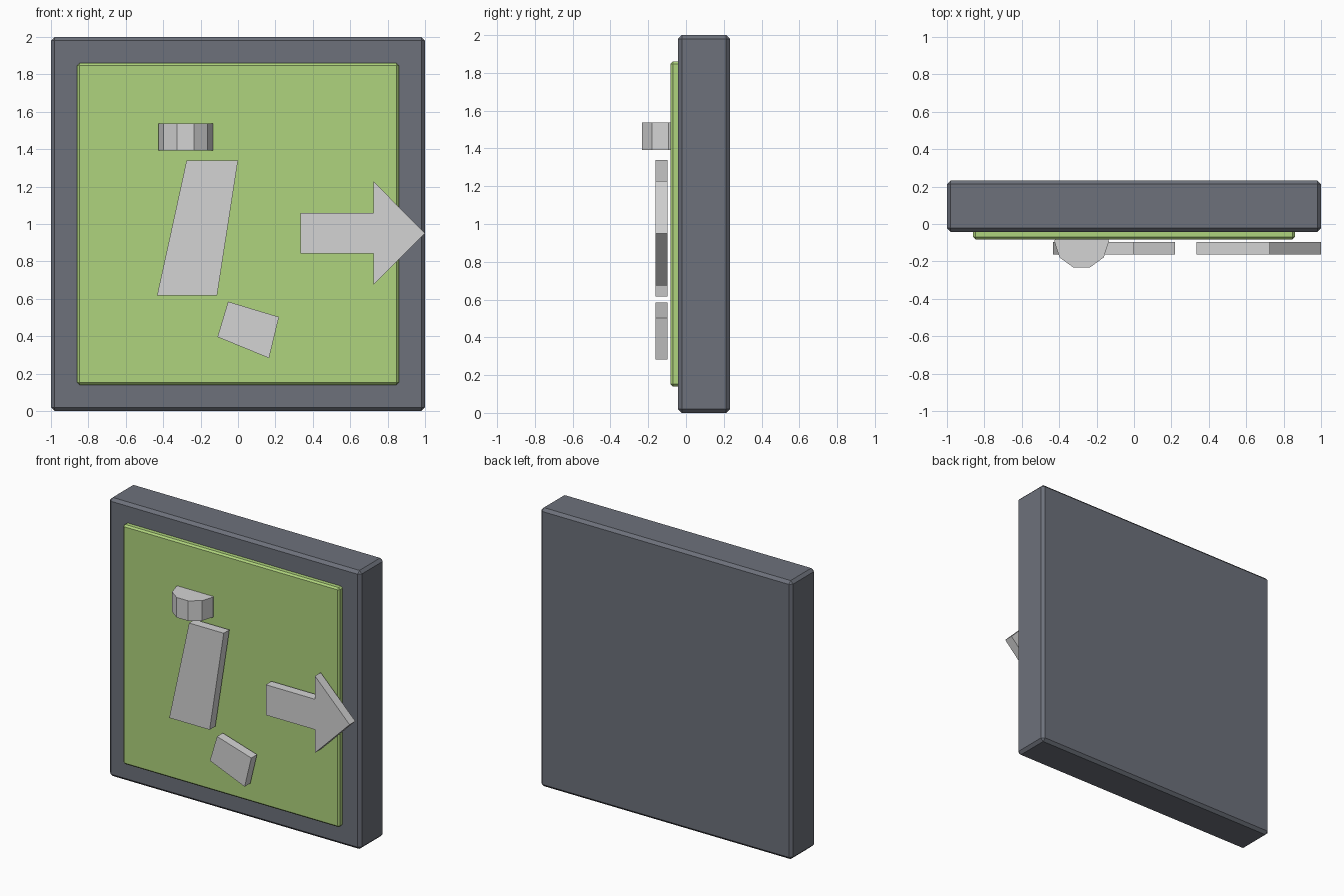
import bpy
import bmesh
from math import radians
from mathutils import Matrix

cube = bpy.data.objects.get("Cube")
if cube:
    bpy.data.objects.remove(cube, do_unlink=True)


def srgb(r, g, b):
    def lin(c):
        c /= 255
        return c / 12.92 if c <= 0.04045 else ((c + 0.055) / 1.055) ** 2.4
    return (lin(r), lin(g), lin(b), 1)


def material(name, color):
    mat = bpy.data.materials.new(name)
    mat.use_nodes = True
    mat.diffuse_color = color
    bsdf = next(n for n in mat.node_tree.nodes if n.type == 'BSDF_PRINCIPLED')
    bsdf.inputs["Base Color"].default_value = color
    return mat


slate = material("slate grey", srgb(109, 113, 123))
green = material("leaf green", srgb(175, 211, 125))
pale = material("pale grey", srgb(211, 211, 211))


def finish(name, bm, mat):
    bmesh.ops.recalc_face_normals(bm, faces=bm.faces)
    mesh = bpy.data.meshes.new(name)
    bm.to_mesh(mesh)
    bm.free()
    mesh.materials.append(mat)
    obj = bpy.data.objects.new(name, mesh)
    bpy.context.collection.objects.link(obj)
    return obj


def slab(name, half, y0, y1, bevel, mat):
    """Square upright board with chamfered edges, centred at z = 1."""
    bm = bmesh.new()
    bmesh.ops.create_cube(bm, size=1)
    bmesh.ops.scale(bm, vec=(2 * half, y1 - y0, 2 * half), verts=bm.verts)
    bmesh.ops.translate(bm, vec=(0, (y0 + y1) / 2, 1), verts=bm.verts)
    obj = finish(name, bm, mat)
    mod = obj.modifiers.new("chamfer", 'BEVEL')
    mod.width = bevel
    mod.segments = 1


def plate(name, outline, mat, y0=-0.162, y1=-0.097):
    """Flat cut-out: an x/z outline extruded in depth."""
    bm = bmesh.new()
    face = bm.faces.new([bm.verts.new((x, y0, z)) for x, z in outline])
    ext = bmesh.ops.extrude_face_region(bm, geom=[face], use_keep_orig=True)
    moved = [v for v in ext["geom"] if isinstance(v, bmesh.types.BMVert)]
    bmesh.ops.translate(bm, vec=(0, y1 - y0, 0), verts=moved)
    finish(name, bm, mat)


# Board and raised green panel
slab("sign_board", 1.0, -0.042, 0.233, 0.02, slate)
slab("green_panel", 0.86, -0.082, 0.0, 0.012, green)

# Figure: ten-sided head sunk into the panel, leaning body, foot
bm = bmesh.new()
bmesh.ops.create_cone(
    bm, cap_ends=True, segments=10, radius1=0.146, radius2=0.146, depth=0.144,
    matrix=Matrix.Translation((-0.28, -0.093, 1.465)) @ Matrix.Rotation(radians(36), 4, 'Z'))
# Align a flat side with the front
if abs(min(v.co.y for v in bm.verts) + 0.232) > 0.004:
    bmesh.ops.rotate(bm, cent=(-0.28, -0.093, 0), verts=bm.verts,
                     matrix=Matrix.Rotation(radians(18), 3, 'Z'))
finish("figure_head", bm, pale)

plate("figure_body", [(-0.433, 0.617), (-0.112, 0.617), (0, 1.34), (-0.275, 1.34)], pale)
plate("figure_foot", [(-0.053, 0.585), (-0.11, 0.396), (0.166, 0.283), (0.219, 0.503)], pale)

# Arrow pointing to the model's left, mirrored about its centre line
mid = 0.951
half_arrow = [(0.334, 0.109), (0.725, 0.109), (0.725, 0.276)]
upper = [(x, mid + h) for x, h in half_arrow]
lower = [(x, mid - h) for x, h in reversed(half_arrow)]
plate("arrow", upper + [(1.0, mid)] + lower, pale)
